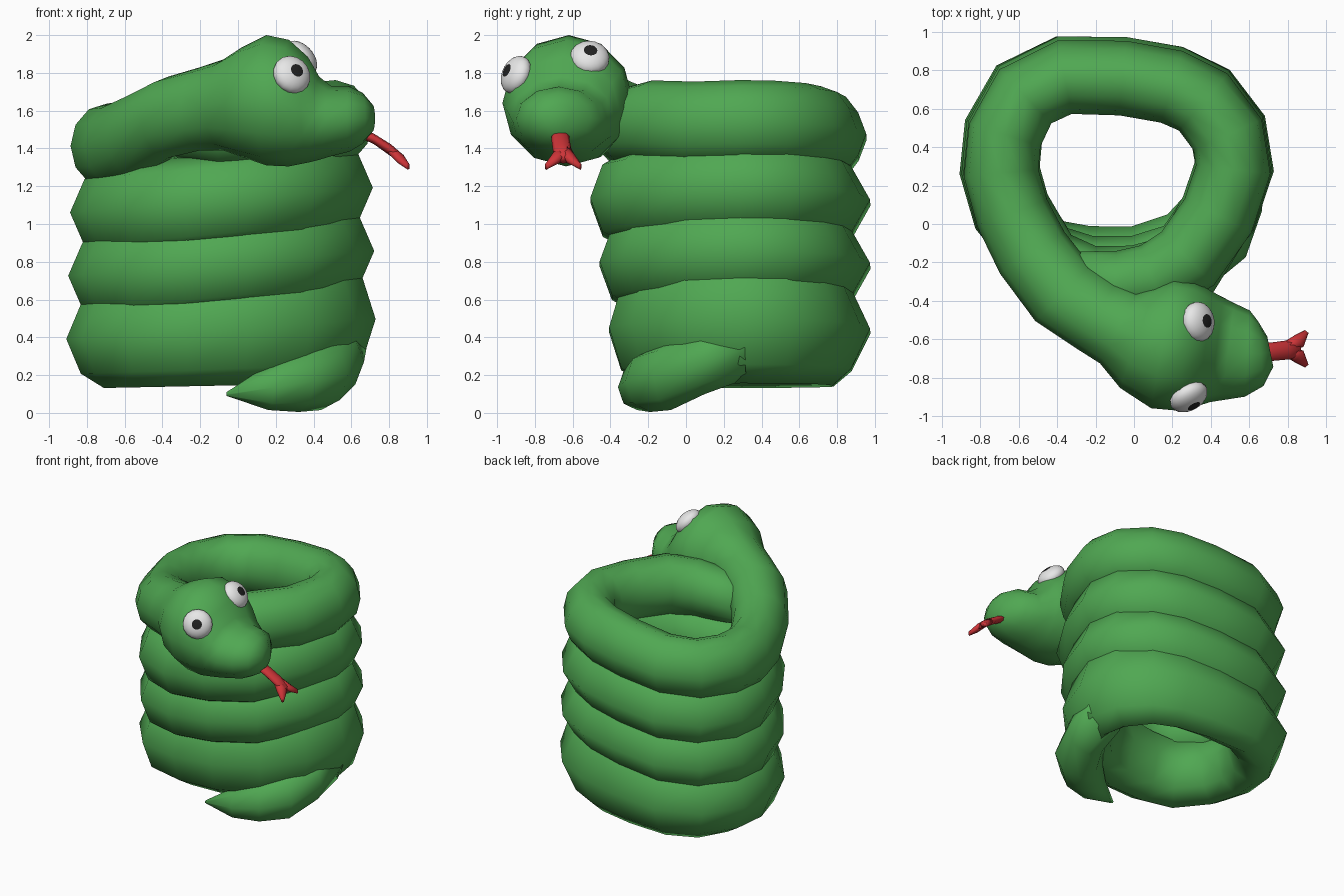
import bpy, bmesh, math
from mathutils import Vector


def material(name, rgb):
    m = bpy.data.materials.new(name)
    m.diffuse_color = (*rgb, 1)
    return m


GREEN = material("snake green", (0.08, 0.39, 0.085))
RED = material("tongue red", (0.62, 0.035, 0.04))
WHITE = material("eye white", (0.8, 0.8, 0.8))
BLACK = material("pupil black", (0.015, 0.015, 0.015))


def finish(name, bm, *mats):
    bmesh.ops.recalc_face_normals(bm, faces=bm.faces)
    for f in bm.faces:
        f.smooth = True
    me = bpy.data.meshes.new(name)
    bm.to_mesh(me)
    bm.free()
    for m in mats:
        me.materials.append(m)
    ob = bpy.data.objects.new(name, me)
    bpy.context.collection.objects.link(ob)
    return ob


def tube(name, path, mat, sides=8, closed=False):
    """Loft upright ellipses along (x, y, z, half width, half height[, pinch])."""
    bm = bmesh.new()
    pts = [Vector(p[:3]) for p in path]
    n = len(pts)
    up = Vector((0, 0, 1))
    rings = []
    for i, p in enumerate(path):
        a = pts[i - 1] if closed or i else pts[0]
        b = pts[(i + 1) % n] if closed or i < n - 1 else pts[-1]
        side = (b - a).cross(up).normalized()
        pinch = p[5] if len(p) > 5 else 1     # draws the outer corners in
        ring = []
        for k in range(sides):
            c, s = math.cos(math.tau * k / sides), math.sin(math.tau * k / sides)
            w = p[3] * (pinch if 0 < c < 0.99 else 1)
            ring.append(bm.verts.new(pts[i] + side * w * c + up * p[4] * s))
        rings.append(ring)
    for i in range(n if closed else n - 1):
        r, s = rings[i], rings[(i + 1) % n]
        for k in range(sides):
            m = (k + 1) % sides
            bm.faces.new((r[k], r[m], s[m], s[k]))
    if not closed:
        bm.faces.new(rings[0])
        bm.faces.new(rings[-1])
    return finish(name, bm, mat)


# Plan of one coil, counter-clockwise from the front
FRONT = [(-0.48, -0.15), (-0.25, -0.21), (0.02, -0.21), (0.28, -0.12)]
REST = [(0.45, 0.06), (0.53, 0.3), (0.5, 0.48), (0.37, 0.65), (0.2, 0.73),
        (-0.06, 0.775), (-0.37, 0.78), (-0.58, 0.68), (-0.69, 0.48),
        (-0.71, 0.28), (-0.65, 0.07)]

# Three stacked coils, each leaning a little further forward
for level in range(3):
    loop = []
    for i, (x, y) in enumerate(FRONT + REST):
        rise = (x + 0.7) / 1.23
        z = 0.392 + 0.335 * level + (0.105 + 0.025 * min(level, 1)) * rise
        half = 0.26 + 0.08 * rise if level == 0 else 0.25
        pinch = 0.87
        if i < 4:
            y -= (0.025 if i == 0 else 0.05) * level
            pinch = 0.95
        elif y > 0.5:
            pinch = 0.7
        loop.append((x * (1 - 0.014 * level), y, z, 0.2, half, pinch))
    tube(f"coil_{level + 1}", loop, GREEN, closed=True)

# Top coil running on into the neck, head and snout
top = [(-0.32, -0.27, 1.5, 0.13, 0.15), (-0.1, -0.32, 1.5, 0.18, 0.19),
       (0.1, -0.29, 1.52, 0.19, 0.21), (0.28, -0.18, 1.54, 0.195, 0.22)]
top += [(x * 0.975, y - 0.015, 1.475 + 0.1 * (x + 0.09), 0.195, 0.225,
         0.9 if y > 0.5 else 1) for x, y in REST]
top += [(-0.53, -0.15, 1.47, 0.2, 0.225), (-0.37, -0.36, 1.565, 0.205, 0.215),
        (-0.2, -0.475, 1.61, 0.2, 0.22), (-0.08, -0.54, 1.63, 0.21, 0.24),
        (0.02, -0.59, 1.645, 0.28, 0.29), (0.15, -0.62, 1.655, 0.345, 0.345),
        (0.27, -0.635, 1.64, 0.34, 0.335), (0.37, -0.65, 1.605, 0.3, 0.28),
        (0.43, -0.655, 1.56, 0.275, 0.22), (0.49, -0.665, 1.545, 0.255, 0.187),
        (0.59, -0.675, 1.555, 0.225, 0.172), (0.66, -0.675, 1.56, 0.17, 0.135),
        (0.71, -0.665, 1.56, 0.08, 0.075)]
tube("top_coil_and_head", top, GREEN, sides=12)

# Tail slipping out beneath the lowest coil
tube("tail", [(0.52, 0.32, 0.34, 0.16, 0.16), (0.51, 0.1, 0.27, 0.16, 0.17),
              (0.44, -0.08, 0.2, 0.17, 0.185), (0.32, -0.19, 0.17, 0.155, 0.165),
              (0.16, -0.26, 0.135, 0.105, 0.12),
              (-0.06, -0.31, 0.1, 0.01, 0.01)], GREEN)

# Forked tongue
tube("tongue", [(0.62, -0.665, 1.495, 0.045, 0.025),
                (0.72, -0.665, 1.45, 0.048, 0.028),
                (0.81, -0.655, 1.39, 0.05, 0.032),
                (0.87, -0.65, 1.345, 0.045, 0.025)], RED)
for name, s in (("left", 1), ("right", -1)):
    tube(f"tongue_tip_{name}",
         [(0.8, -0.65 + 0.015 * s, 1.395, 0.028, 0.026),
          (0.86, -0.65 + 0.04 * s, 1.345, 0.038, 0.03),
          (0.9, -0.65 + 0.09 * s, 1.305, 0.012, 0.018)], RED)

# Eyes: flattened balls whose polar caps along the gaze are the pupils
for name, centre, gaze in (("right", (0.285, -0.9, 1.79), (0.45, -0.8, 0.38)),
                           ("left", (0.335, -0.51, 1.88), (0.72, 0.08, 0.62))):
    bm = bmesh.new()
    bmesh.ops.create_uvsphere(bm, u_segments=16, v_segments=18, radius=0.105)
    for f in bm.faces:
        f.material_index = int(f.calc_center_median().z > 0.105 * 0.93)
    bmesh.ops.scale(bm, vec=(1, 1, 0.62), verts=bm.verts)
    eye = finish(f"eye_{name}", bm, WHITE, BLACK)
    eye.location = centre
    eye.rotation_euler = Vector(gaze).to_track_quat('Z', 'Y').to_euler()
